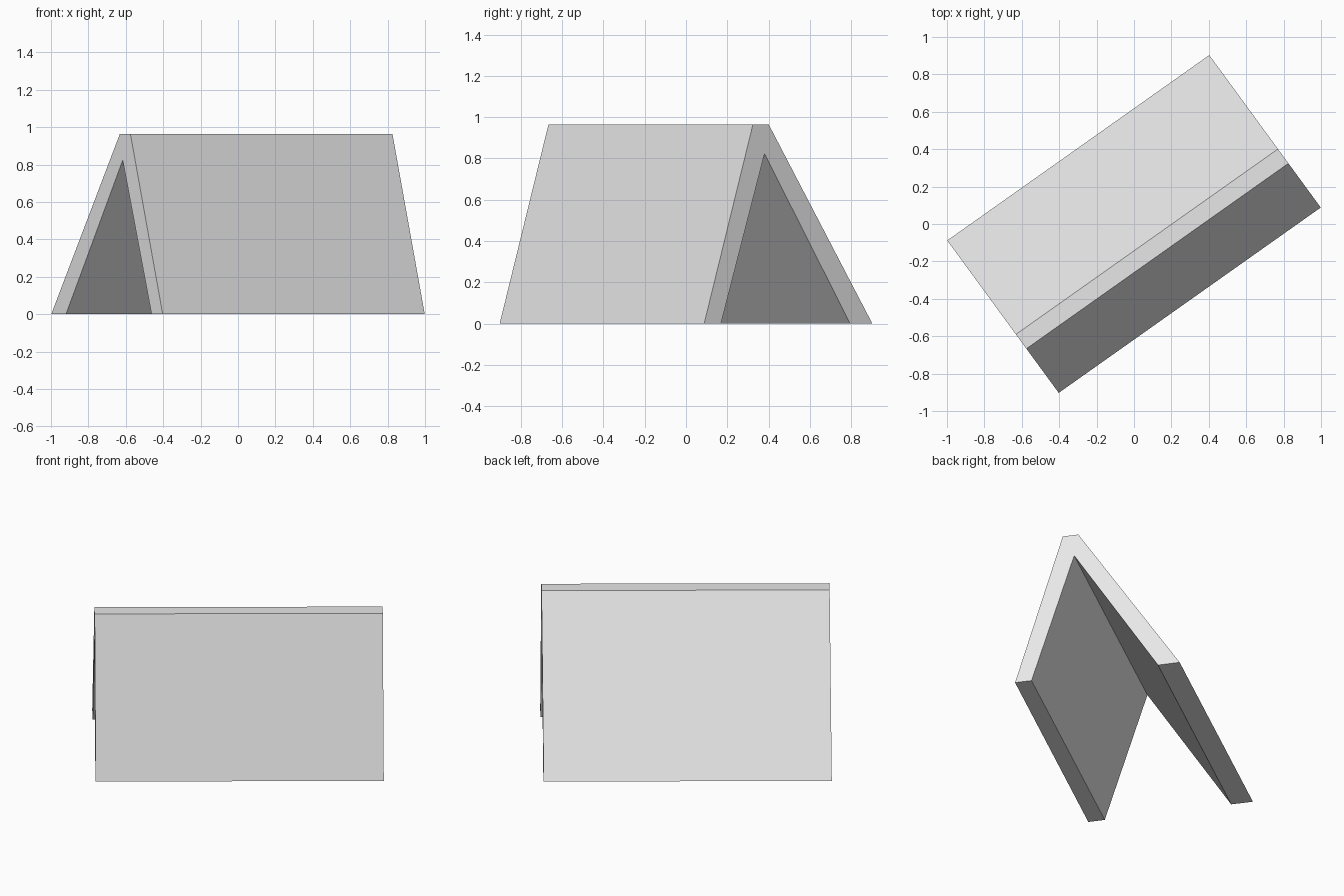
import bpy
import bmesh
from mathutils import Vector

cube = bpy.data.objects.get("Cube")
if cube:
    bpy.data.objects.remove(cube, do_unlink=True)

# Plain light grey for the whole sheet
grey = bpy.data.materials.new("light_grey")
grey.use_nodes = True
colour = (0.8, 0.8, 0.8, 1)
grey.diffuse_color = colour
grey.node_tree.nodes["Principled BSDF"].inputs["Base Color"].default_value = colour

# Ground directions: across the ridge, and along it
across = Vector((0.596, -0.815, 0))
along = Vector((1.401, 0.991, 0))
back_foot = -(across + along) / 2

# Folded cross-section: fraction across, height
outer = [(0, 0), (0.616, 0.965), (0.71, 0.965), (1, 0)]
inner = [(0.9, 0), (0.641, 0.823), (0.132, 0)]

# Folded panel, open at both ends
bm = bmesh.new()
ring = [bm.verts.new(back_foot + across * t + Vector((0, 0, z))) for t, z in outer + inner]
section = bm.faces.new(ring)
end = bmesh.ops.extrude_face_region(bm, geom=[section], use_keep_orig=True)
bmesh.ops.translate(bm, vec=along, verts=[v for v in end["geom"] if isinstance(v, bmesh.types.BMVert)])
bmesh.ops.recalc_face_normals(bm, faces=bm.faces)

mesh = bpy.data.meshes.new("folded_panel")
bm.to_mesh(mesh)
bm.free()
mesh.materials.append(grey)
panel = bpy.data.objects.new("folded_panel", mesh)
bpy.context.collection.objects.link(panel)
